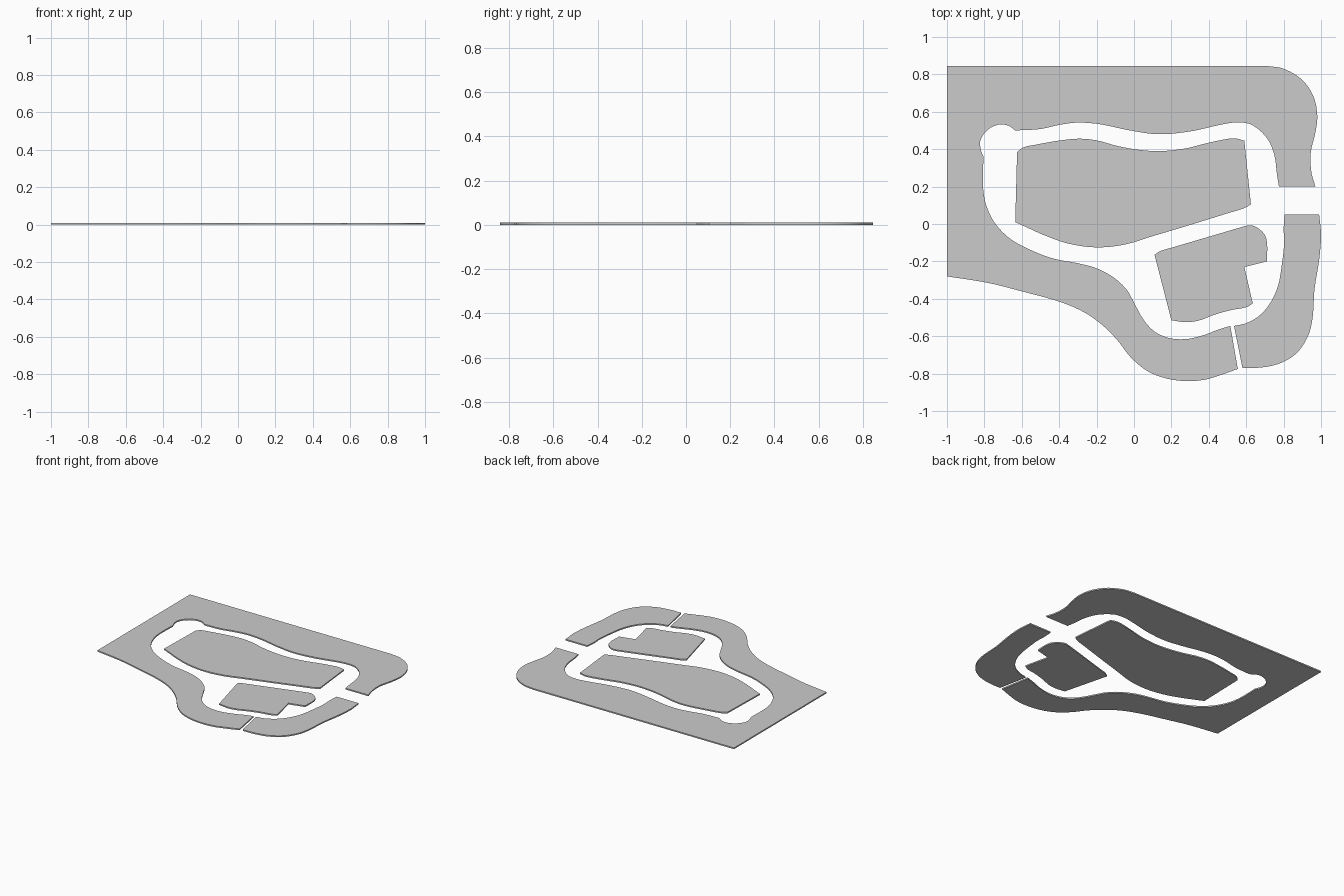
import bpy, bmesh
from mathutils import Vector

HEIGHT = 0.01
STEPS = 6


def smooth_run(pts):
    """Smooth open curve through the points, leaving out the last point."""
    p = [Vector(q) for q in pts]
    if len(p) == 2:
        return p[:1]
    last = len(p) - 1
    tan = [(p[min(i + 1, last)] - p[max(i - 1, 0)]).normalized() for i in range(len(p))]
    out = []
    for i in range(last):
        a, b = p[i], p[i + 1]
        d = (b - a).length
        for s in range(STEPS):
            t = s / STEPS
            out.append(a * (2*t**3 - 3*t*t + 1) + b * (3*t*t - 2*t**3)
                       + tan[i] * d * (t**3 - 2*t*t + t) + tan[i + 1] * d * (t**3 - t*t))
    return out


def plate(name, runs):
    """Flat slab; each run ends at a sharp corner where the next one starts."""
    outline = []
    for i, run in enumerate(runs):
        outline += smooth_run(run + [runs[(i + 1) % len(runs)][0]])
    bm = bmesh.new()
    base = bm.faces.new([bm.verts.new((q.x, q.y, 0)) for q in outline])
    ext = bmesh.ops.extrude_face_region(bm, geom=[base], use_keep_orig=True)
    top = [v for v in ext["geom"] if isinstance(v, bmesh.types.BMVert)]
    bmesh.ops.translate(bm, verts=top, vec=(0, 0, HEIGHT))
    bmesh.ops.recalc_face_normals(bm, faces=bm.faces[:])
    bmesh.ops.triangulate(bm, faces=[f for f in bm.faces if len(f.verts) > 4])
    mesh = bpy.data.meshes.new(name)
    bm.to_mesh(mesh)
    bm.free()
    ob = bpy.data.objects.new(name, mesh)
    bpy.context.collection.objects.link(ob)
    return ob


# Large outer border: outer right bend, inner rim, outer lower bend
border_right = [(.71, .845), (.80, .83), (.90, .77), (.96, .68), (.98, .58),
                (.97, .49), (.945, .38), (.948, .28)]
rim_top = [(.775, .20), (.765, .26), (.75, .37), (.71, .46), (.63, .53), (.55, .543),
           (.46, .53), (.30, .495), (.13, .48), (-.02, .50), (-.18, .533), (-.30, .542),
           (-.40, .53), (-.50, .508)]
rim_notch = [(-.635, .50), (-.67, .525), (-.72, .532), (-.78, .505), (-.82, .45), (-.82, .40)]
rim_left = [(-.805, .36), (-.807, .20), (-.79, .10), (-.74, 0), (-.66, -.08), (-.55, -.14),
            (-.43, -.185), (-.30, -.21), (-.20, -.237), (-.11, -.285), (-.04, -.35),
            (0, -.42), (.05, -.51), (.11, -.575), (.19, -.61), (.28, -.615),
            (.37, -.595), (.45, -.565)]
border_low = [(.555, -.775), (.47, -.805), (.38, -.832), (.28, -.84), (.17, -.825),
              (.07, -.785), (-.02, -.71), (-.09, -.62), (-.17, -.54), (-.27, -.47),
              (-.40, -.415), (-.60, -.36), (-.78, -.315)]
plate("outer_border", [[(-1, .845)], border_right, [(.97, .20)], rim_top, rim_notch,
                       rim_left, [(.515, -.545)], border_low, [(-1, -.28)]])

# Short border on the lower right
plate("corner_border", [
    [(.805, .05)],
    [(.99, .05), (1, -.06), (.99, -.19), (.965, -.35), (.955, -.50), (.93, -.60),
     (.87, -.69), (.78, -.745), (.68, -.767)],
    [(.58, -.77)],
    [(.535, -.545), (.60, -.53), (.67, -.49), (.73, -.42), (.77, -.33), (.79, -.22),
     (.803, -.10), (.80, -.03)]])

# Large inner island
plate("main_island", [
    [(-.625, .385), (-.59, .41), (-.52, .425), (-.42, .443), (-.30, .456), (-.20, .447),
     (-.08, .415), (.04, .395), (.15, .39), (.28, .405), (.40, .435), (.50, .455), (.545, .457)],
    [(.59, .445)],
    [(.625, .105), (.59, .085), (.50, .057), (.30, -.005), (.10, -.065), (-.05, -.11),
     (-.20, -.125), (-.35, -.105), (-.48, -.06), (-.58, -.015)],
    [(-.635, .01)]])

# Small inner island
plate("small_island", [
    [(.11, -.165), (.14, -.145), (.20, -.127)],
    [(.58, -.015), (.62, -.007), (.66, -.02), (.70, -.06), (.712, -.11)],
    [(.71, -.20)],
    [(.59, -.23)],
    [(.635, -.425), (.60, -.445), (.52, -.46), (.43, -.485), (.35, -.515), (.28, -.525)],
    [(.20, -.515)]])
